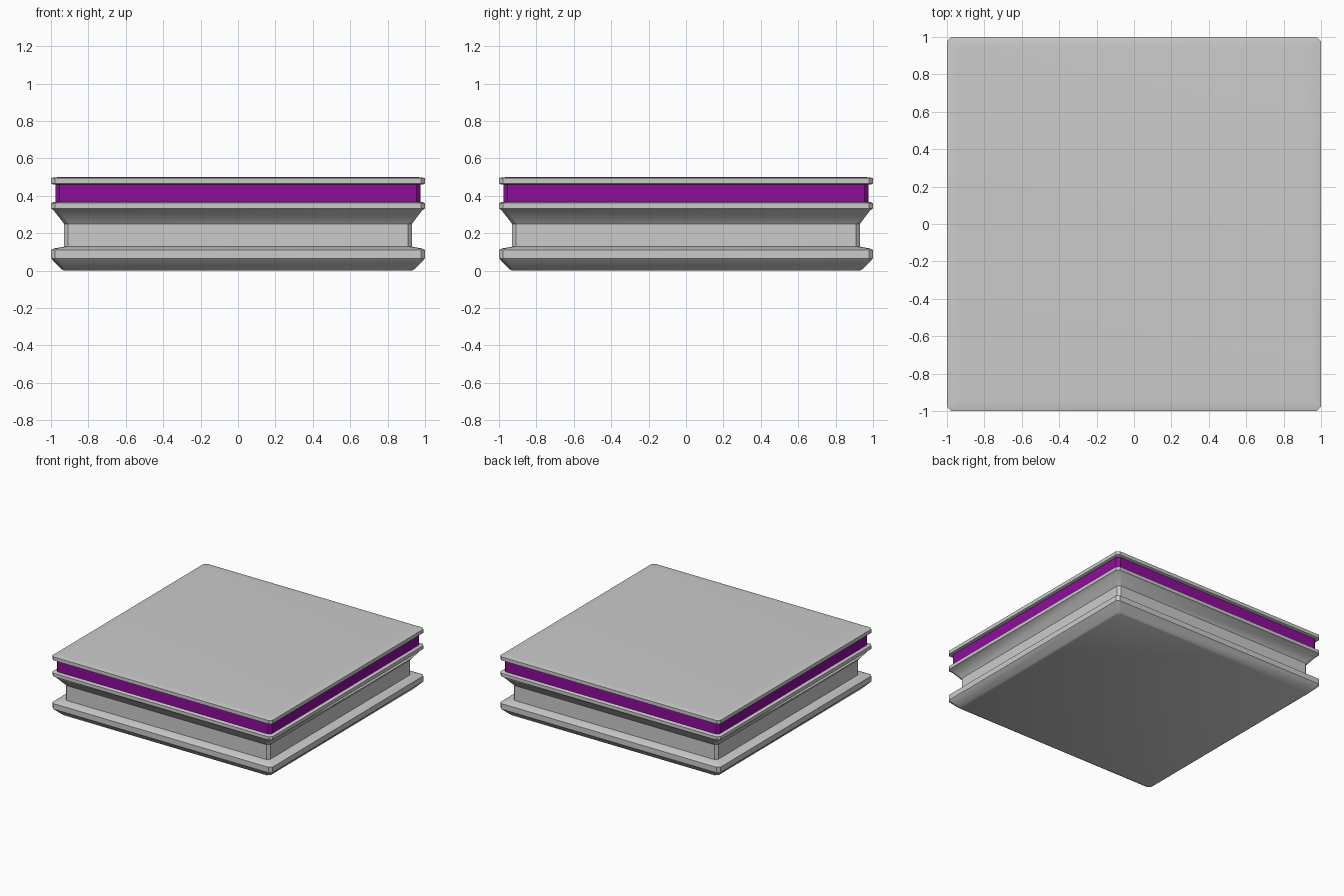
import bpy, bmesh, math

if "Cube" in bpy.data.objects:
    bpy.data.objects.remove(bpy.data.objects["Cube"])


def ring(bm, half, z, cut):
    """Square ring of vertices with chamfered corners."""
    h, k = half, half - cut
    pts = [(k, -h), (h, -k), (h, k), (k, h), (-k, h), (-h, k), (-h, -k), (-k, -h)]
    return [bm.verts.new((x, y, z)) for x, y in pts]


def loft(name, profile, cap_bottom=False, cap_top=False, cut=0.022):
    """Sweep a (half width, height) profile around a chamfered square."""
    bm = bmesh.new()
    rings = [ring(bm, h, z, cut) for h, z in profile]
    for a, b in zip(rings, rings[1:]):
        for i in range(8):
            j = (i + 1) % 8
            bm.faces.new((a[i], a[j], b[j], b[i]))
    if cap_bottom:
        bm.faces.new(rings[0][::-1])
    if cap_top:
        bm.faces.new(rings[-1])
    mesh = bpy.data.meshes.new(name)
    bm.to_mesh(mesh)
    bm.free()
    obj = bpy.data.objects.new(name, mesh)
    bpy.context.collection.objects.link(obj)
    bpy.ops.object.select_all(action='DESELECT')
    obj.select_set(True)
    bpy.context.view_layer.objects.active = obj
    bpy.ops.object.shade_smooth_by_angle(angle=math.radians(30))
    return obj


# Grey base: chamfered foot, recessed waist, flared rim
loft("base", [
    (0.93, 0.0), (0.945, 0.008), (1.0, 0.065), (1.0, 0.11), (0.985, 0.118),
    (0.93, 0.128), (0.93, 0.25), (0.985, 0.322), (1.0, 0.332),
    (1.0, 0.36), (0.985, 0.367), (0.975, 0.368),
], cap_bottom=True)

# Purple band between base and top slab
band = loft("glow_band", [(0.977, 0.367), (0.977, 0.46)])
purple = bpy.data.materials.new("purple")
purple.diffuse_color = (0.27, 0.004, 0.33, 1.0)
purple.use_nodes = True
purple.node_tree.nodes["Principled BSDF"].inputs["Base Color"].default_value = purple.diffuse_color
band.data.materials.append(purple)

# Top slab with softly eased upper edge
loft("top_slab", [
    (0.975, 0.46), (0.99, 0.46), (1.0, 0.465), (1.0, 0.494),
    (0.985, 0.498), (0.95, 0.5),
], cap_top=True)
